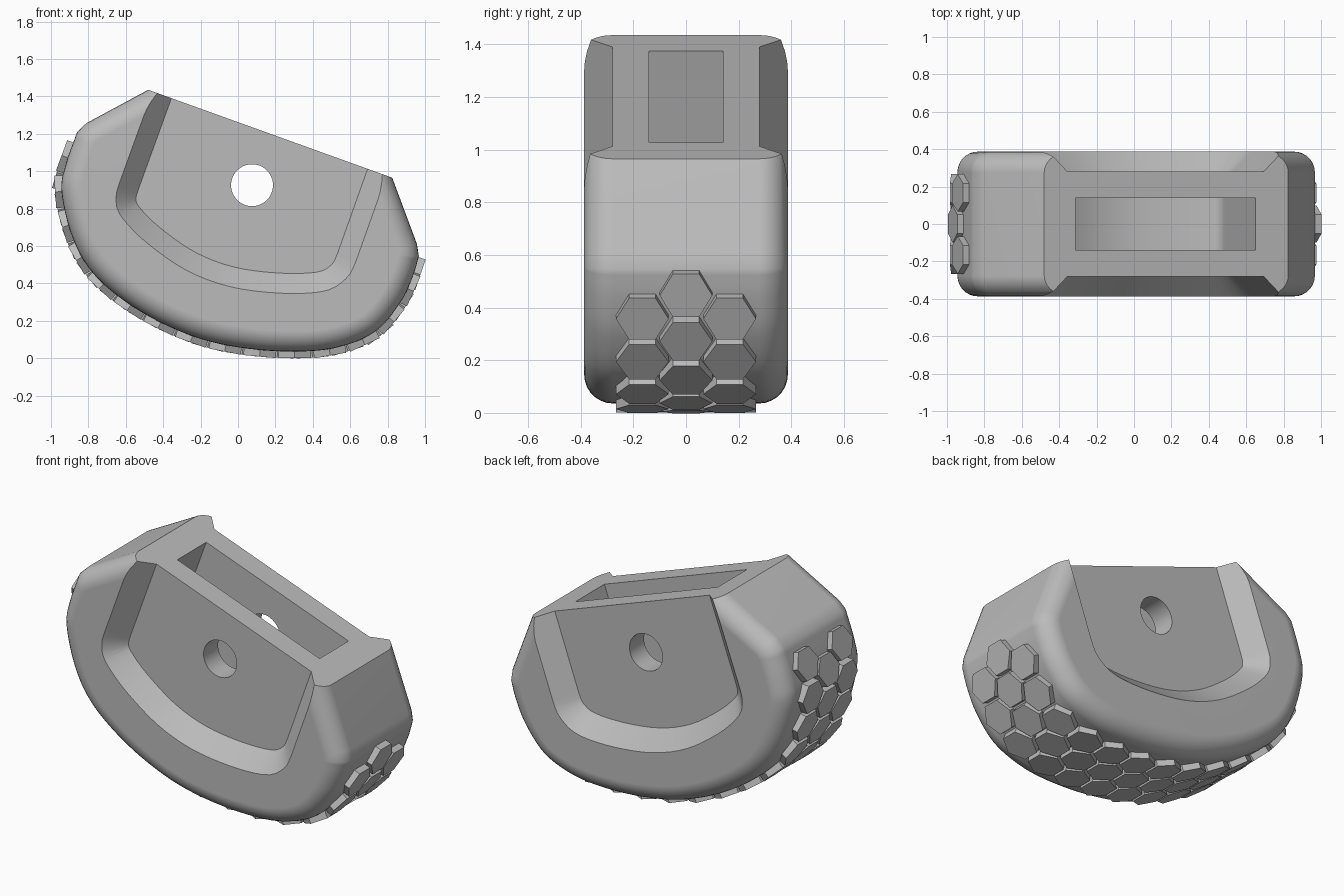
import bpy, bmesh, math
from mathutils import Vector

if "Cube" in bpy.data.objects:
    bpy.data.objects.remove(bpy.data.objects["Cube"])

grey = bpy.data.materials.new("plain_grey")
grey.use_nodes = True
grey.diffuse_color = (0.5, 0.5, 0.5, 1)
grey.node_tree.nodes["Principled BSDF"].inputs["Base Color"].default_value = grey.diffuse_color

HALF, FILLET, FLOOR = 0.387, 0.11, 0.28


def spline(pts, steps=5):
    """Smooth curve through 2D points."""
    p = [Vector(q) for q in pts]
    p = [2 * p[0] - p[1]] + p + [2 * p[-1] - p[-2]]
    out = []
    for a, b, c, d in zip(p, p[1:], p[2:], p[3:]):
        for i in range(steps):
            t = i / steps
            out.append(0.5 * (2 * b + (c - a) * t + (2 * a - 5 * b + 4 * c - d) * t * t
                              + (3 * b - a - 3 * c + d) * t ** 3))
    return out + [p[-2]]


def offset(path, d):
    """Move an open path outwards by d with mitred corners."""
    nrm = []
    for a, b in zip(path, path[1:]):
        e = (b - a).normalized()
        nrm.append(Vector((e.y, -e.x)))
    out = []
    for i, q in enumerate(path):
        m, n = nrm[max(i - 1, 0)], nrm[min(i, len(nrm) - 1)]
        out.append(q + (m + n) * d / (1 + m.dot(n)))
    return out


def finish(bm, name):
    bmesh.ops.recalc_face_normals(bm, faces=bm.faces)
    me = bpy.data.meshes.new(name)
    bm.to_mesh(me)
    bm.free()
    me.materials.append(grey)
    ob = bpy.data.objects.new(name, me)
    bpy.context.collection.objects.link(ob)
    return ob


def loft(path, rings):
    """Skin the path through (y, offset) rings and cap both ends."""
    bm = bmesh.new()
    rows = [[bm.verts.new((q.x, y, q.y)) for q in offset(path, d)] for y, d in rings]
    for r, s in zip(rows, rows[1:]):
        for i in range(len(r)):
            j = (i + 1) % len(r)
            bm.faces.new((r[i], r[j], s[j], s[i]))
    bm.faces.new(rows[0])
    bm.faces.new(rows[-1])
    return bm


# Body: rounded hull, trimmed by the sloping top
arc = spline([(-0.86, 1.21), (-0.92, 1.04), (-0.944, 0.9), (-0.9, 0.69), (-0.82, 0.515),
              (-0.69, 0.37), (-0.47, 0.22), (-0.205, 0.105), (0.06, 0.05), (0.33, 0.036),
              (0.54, 0.06), (0.73, 0.14), (0.863, 0.29), (0.933, 0.433), (0.967, 0.545)])
hull = [Vector((-0.3, 1.532)), Vector((-0.81, 1.257))] + arc + [Vector((0.957, 0.61)), Vector((0.75, 1.165))]
STEPS = 7
edge = [(HALF - FILLET * (1 - math.sin(a)), -FILLET * (1 - math.cos(a)))
        for a in (math.pi / 2 * i / STEPS for i in range(STEPS + 1))]
rings = [(-y, d) for y, d in reversed(edge)] + edge
bm = loft(hull, rings)
cut = bmesh.ops.bisect_plane(bm, geom=bm.verts[:] + bm.edges[:] + bm.faces[:],
                             plane_co=(-0.48, 0, 1.435), plane_no=(0.339, 0, 0.941), clear_outer=True)
bmesh.ops.contextual_create(bm, geom=[e for e in cut["geom_cut"] if isinstance(e, bmesh.types.BMEdge)])
body = finish(bm, "body")

# Cutters: side recesses, top slot and cross hole
pocket = ([Vector((-0.254, 1.67))]
          + spline([(-0.53, 0.91), (-0.545, 0.855), (-0.527, 0.807), (-0.42, 0.7), (-0.23, 0.567),
                    (-0.02, 0.487), (0.22, 0.455), (0.42, 0.46), (0.5, 0.5), (0.532, 0.56)], 4)
          + [Vector((0.792, 1.29))])
cutters = [finish(loft(pocket, [(s * FLOOR, 0), (s * HALF, HALF - FLOOR), (s * 0.5, HALF - FLOOR)]),
                  "recess_cutter") for s in (-1, 1)]
cutters.append(finish(loft(pocket, [(-0.14, -0.045), (0.14, -0.045)]), "slot_cutter"))
bpy.ops.mesh.primitive_cylinder_add(vertices=48, radius=0.112, depth=1,
                                    location=(0.075, 0, 0.925), rotation=(math.pi / 2, 0, 0))
hole = bpy.context.object
hole.name = "hole_cutter"
hole.data.materials.append(grey)
cutters.append(hole)

bpy.ops.object.select_all(action="DESELECT")
bpy.context.view_layer.objects.active = body
body.select_set(True)
for c in cutters:
    c.hide_render = True
    mod = body.modifiers.new("cut", "BOOLEAN")
    mod.operation, mod.solver, mod.object = "DIFFERENCE", "EXACT", c
    bpy.ops.object.modifier_apply(modifier=mod.name)
for c in cutters:
    bpy.data.objects.remove(c)
bpy.ops.object.shade_smooth_by_angle(angle=math.radians(35))
body.modifiers.new("even_shading", "WEIGHTED_NORMAL").keep_sharp = True

# Grip tiles: hexagons in three staggered columns along the underside
track = list(reversed(arc))
length = [0]
for a, b in zip(track, track[1:]):
    length.append(length[-1] + (b - a).length)


def along(s):
    i = max(k for k in range(len(track) - 1) if length[k] <= max(s, 0))
    return track[i].lerp(track[i + 1], (s - length[i]) / (length[i + 1] - length[i]))


def nearest(q):
    return length[min(range(len(track)), key=lambda k: (track[k] - Vector(q)).length)]


first, last = nearest((0.94, 0.455)), nearest((-0.915, 1.06))
count = round((last - first) / 0.19 - 0.5)
pitch = (last - first) / (count + 0.5)
bm = bmesh.new()
for k in range(2 * count + 2):
    s = first + k * pitch / 2
    ahead = 0.07 if s > last - pitch * 0.7 else 0
    p = along(s)
    t = (along(s + 0.04 + ahead) - along(s - 0.04 + ahead)).normalized()
    n = Vector((t.y, -t.x))
    for y in ((0,) if k % 2 == 0 else (-0.166, 0.166)):
        loops = []
        for h in (-0.035, 0.035):
            ring = []
            for i in range(6):
                a = math.pi / 3 * i
                q = p + t * math.sin(a) * 0.1 + n * h
                ring.append(bm.verts.new((q.x, y + 0.1 * math.cos(a), q.y)))
            loops.append(ring)
            bm.faces.new(ring)
        for i in range(6):
            j = (i + 1) % 6
            bm.faces.new((loops[0][i], loops[0][j], loops[1][j], loops[1][i]))
finish(bm, "grip_tiles")
